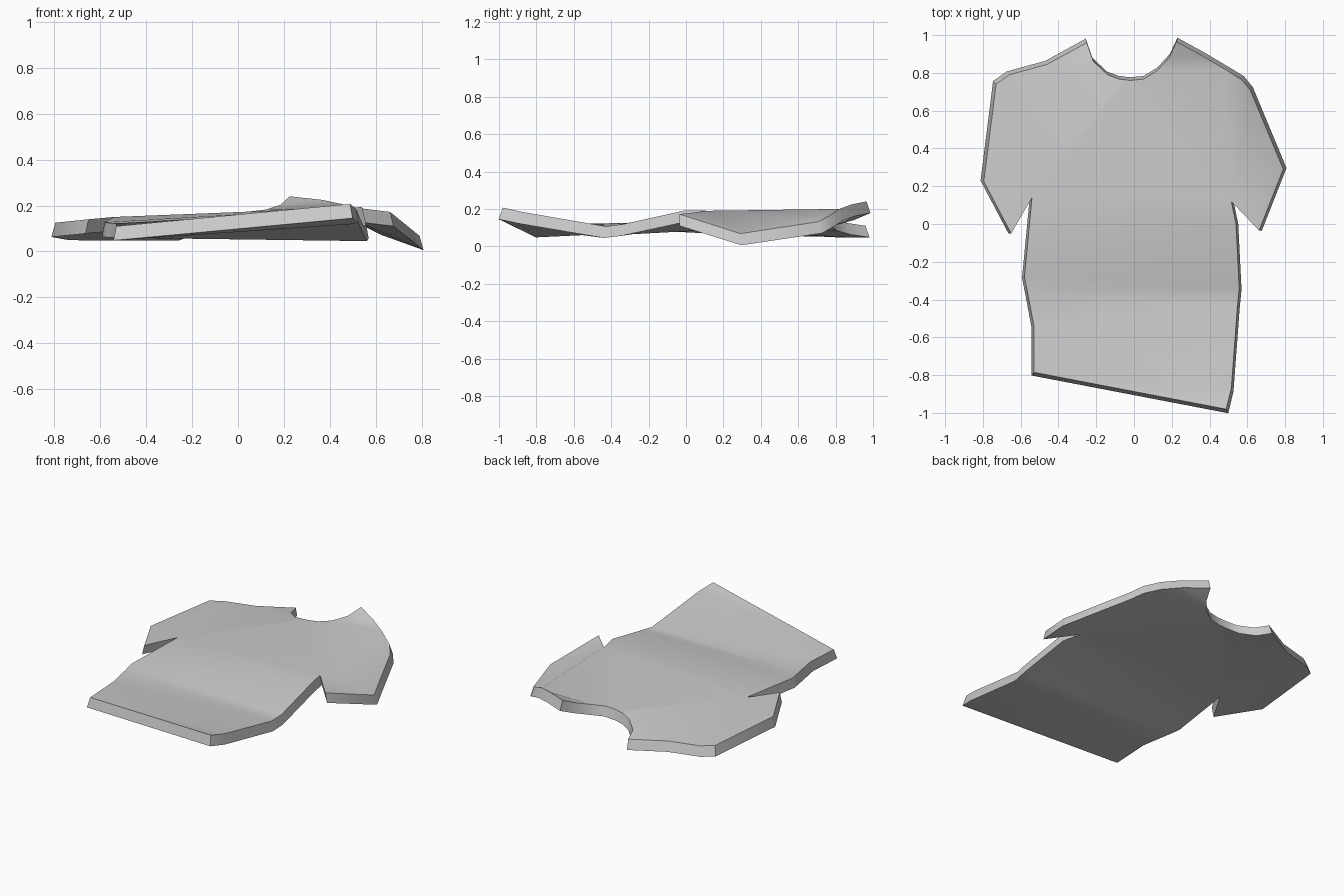
import bpy
import bmesh

cube = bpy.data.objects.get("Cube")
if cube:
    bpy.data.objects.remove(cube, do_unlink=True)

THICK = 0.062
FLARE = 1.022

# Upper outline as chains of (x, y, height)
left_side = [(-.53, -.785, .11), (-.53, -.54, .122), (-.562, -.37, .124), (-.58, -.28, .127)]
left_armpit = [(-.54, .14, .15)]
left_cuff = [(-.65, -.05, .14), (-.795, .225, .125)]
left_shoulder = [(-.73, .74, .113), (-.66, .79, .11), (-.46, .845, .11), (-.25, .96, .11)]
neck_left = [(-.215, .86, .125), (-.14, .79, .145), (-.08, .767, .16)]
neck_mid = [(-.02, .76, .167), (.05, .767, .174)]
neck_right = [(.12, .81, .182), (.185, .88, .203), (.225, .965, .24)]
right_shoulder = [(.37, .885, .224), (.48, .82, .2)]
right_sleeve = [(.57, .765, .163), (.615, .71, .132), (.79, .29, .068), (.662, -.035, .172)]
right_armpit = [(.515, .12, .19)]
right_side = [(.54, .0, .193), (.557, -.34, .118), (.548, -.43, .107), (.515, -.87, .183), (.488, -.98, .207)]

# Panels separated by the folds of the cloth
panels = [
    left_armpit + left_cuff + left_shoulder + neck_left,
    left_armpit + neck_left[-1:] + neck_mid + neck_right[:1] + right_armpit,
    right_armpit + neck_right[:1] + neck_right[1:] + right_shoulder,
    right_armpit + right_shoulder[-1:] + right_sleeve,
    left_side[3:] + left_armpit + right_armpit + right_side[:2],
    left_side[2:] + right_side[1:3],
    left_side[:3] + right_side[2:],
]

# Upper cloth layer
bm = bmesh.new()
verts = {}
for panel in panels:
    for p in panel:
        if p not in verts:
            verts[p] = bm.verts.new(p)
    bm.faces.new([verts[p] for p in panel])
bmesh.ops.triangulate(bm, faces=bm.faces[:], ngon_method='BEAUTY')
bmesh.ops.recalc_face_normals(bm, faces=bm.faces[:])
if sum(f.normal.z for f in bm.faces) < 0:
    bmesh.ops.reverse_faces(bm, faces=bm.faces[:])

# Lower layer, slightly wider, and the rim that joins the two
top_faces = bm.faces[:]
rim_edges = [e for e in bm.edges if e.is_boundary]
lower = {v: bm.verts.new((v.co.x * FLARE, v.co.y * FLARE, v.co.z - THICK)) for v in bm.verts[:]}
for f in top_faces:
    bm.faces.new([lower[v] for v in reversed(f.verts)])
for e in rim_edges:
    a, b = e.verts
    bm.faces.new((a, b, lower[b], lower[a]))
bmesh.ops.recalc_face_normals(bm, faces=bm.faces[:])

mesh = bpy.data.meshes.new("shirt")
bm.to_mesh(mesh)
bm.free()
shirt = bpy.data.objects.new("shirt", mesh)
bpy.context.collection.objects.link(shirt)

# Plain grey cloth
grey = bpy.data.materials.new("grey_cloth")
grey.use_nodes = True
colour = (0.6, 0.6, 0.6, 1)
grey.diffuse_color = colour
grey.node_tree.nodes["Principled BSDF"].inputs["Base Color"].default_value = colour
mesh.materials.append(grey)

# Soft folds with a crisp rim
bpy.context.view_layer.objects.active = shirt
shirt.select_set(True)
bpy.ops.object.shade_smooth_by_angle(angle=0.7)
weighted = shirt.modifiers.new("soft_folds", 'WEIGHTED_NORMAL')
weighted.keep_sharp = True
